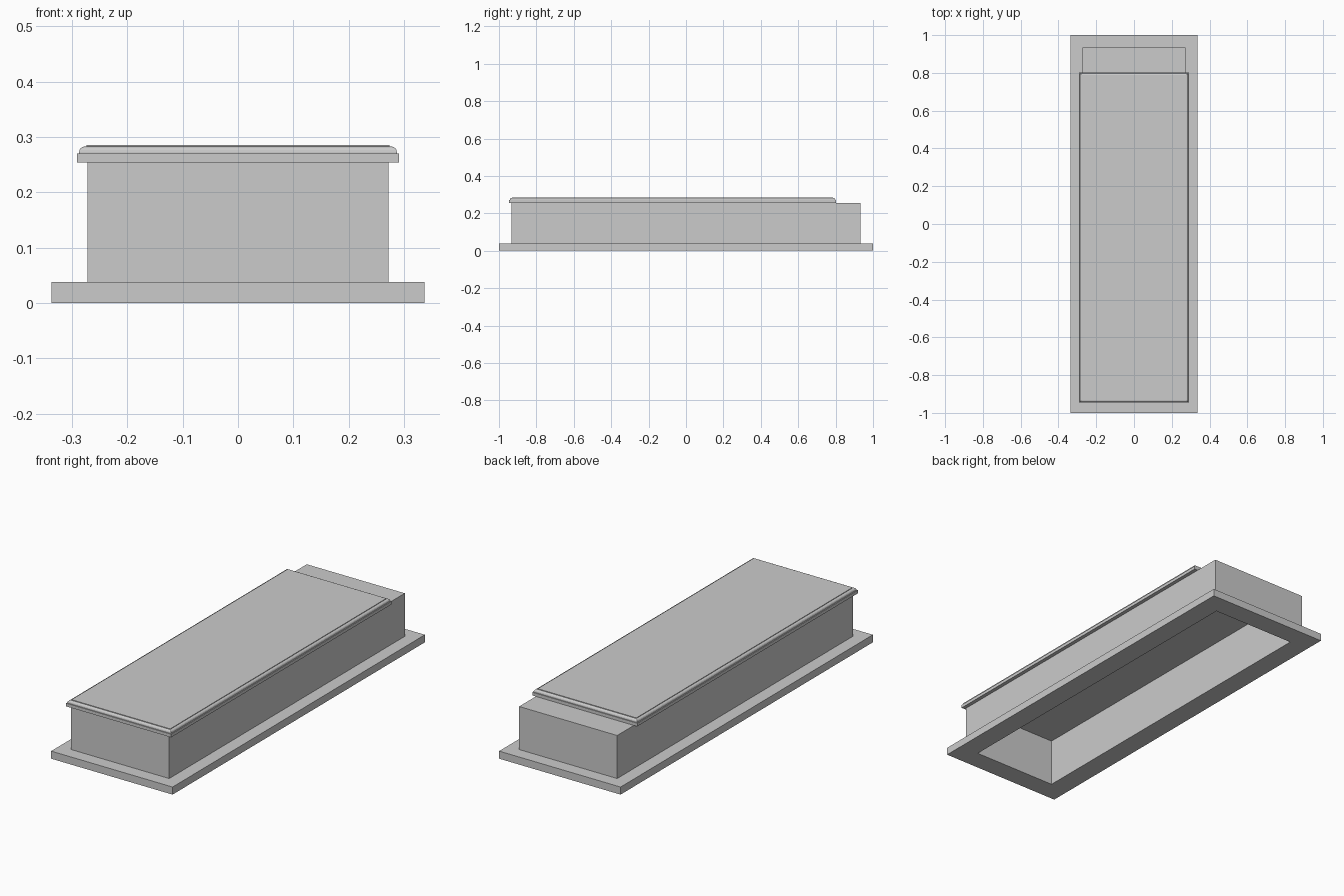
import bpy, bmesh, math

if "Cube" in bpy.data.objects:
    bpy.data.objects.remove(bpy.data.objects["Cube"])


def rect(bm, hx, y0, y1, z):
    return [bm.verts.new(p) for p in ((-hx, y0, z), (hx, y0, z), (hx, y1, z), (-hx, y1, z))]


def bridge(bm, a, b):
    for i in range(4):
        j = (i + 1) % 4
        bm.faces.new((a[i], a[j], b[j], b[i]))


def finish(bm, name):
    bmesh.ops.recalc_face_normals(bm, faces=bm.faces)
    mesh = bpy.data.meshes.new(name)
    bm.to_mesh(mesh)
    bm.free()
    ob = bpy.data.objects.new(name, mesh)
    bpy.context.collection.objects.link(ob)
    return ob


def frame(name, outer, inner, z0, z1):
    """Rectangular ring with an open middle; outer and inner are (half x, half y)."""
    bm = bmesh.new()
    loops = [rect(bm, hx, -hy, hy, z) for (hx, hy), z in
             ((outer, z0), (outer, z1), (inner, z1), (inner, z0))]
    for i in range(4):
        bridge(bm, loops[i], loops[(i + 1) % 4])
    return finish(bm, name)


def stack(name, hx, y0, y1, profile):
    """Solid rectangle whose edge follows a profile of (inset, z) points."""
    bm = bmesh.new()
    loops = [rect(bm, hx - d, y0 + d, y1 - d, z) for d, z in profile]
    for a, b in zip(loops, loops[1:]):
        bridge(bm, a, b)
    bm.faces.new(loops[0])
    bm.faces.new(loops[-1])
    return finish(bm, name)


WALL_OUT = (0.272, 0.934)
WALL_IN = (0.232, 0.895)

# Plinth with an open middle
frame("plinth", (0.337, 1.0), WALL_IN, 0.0, 0.038)

# Hollow chest walls and the panel closing them at the top
frame("chest_walls", WALL_OUT, WALL_IN, 0.038, 0.254)
stack("chest_top_panel", WALL_IN[0], -WALL_IN[1], WALL_IN[1], [(0, 0.24), (0, 0.254)])

# Lid pushed toward the front: square lip, rounded moulding, thin raised top
lid = [(0.0, 0.254), (0.0, 0.270), (0.004, 0.270), (0.004, 0.273)]
for k in range(1, 5):
    t = math.radians(90 * k / 4)
    lid.append((0.004 + 0.010 * (1 - math.cos(t)), 0.273 + 0.010 * math.sin(t)))
lid += [(0.017, 0.283), (0.017, 0.286)]
stack("lid", 0.291, -0.946, 0.802, lid)
